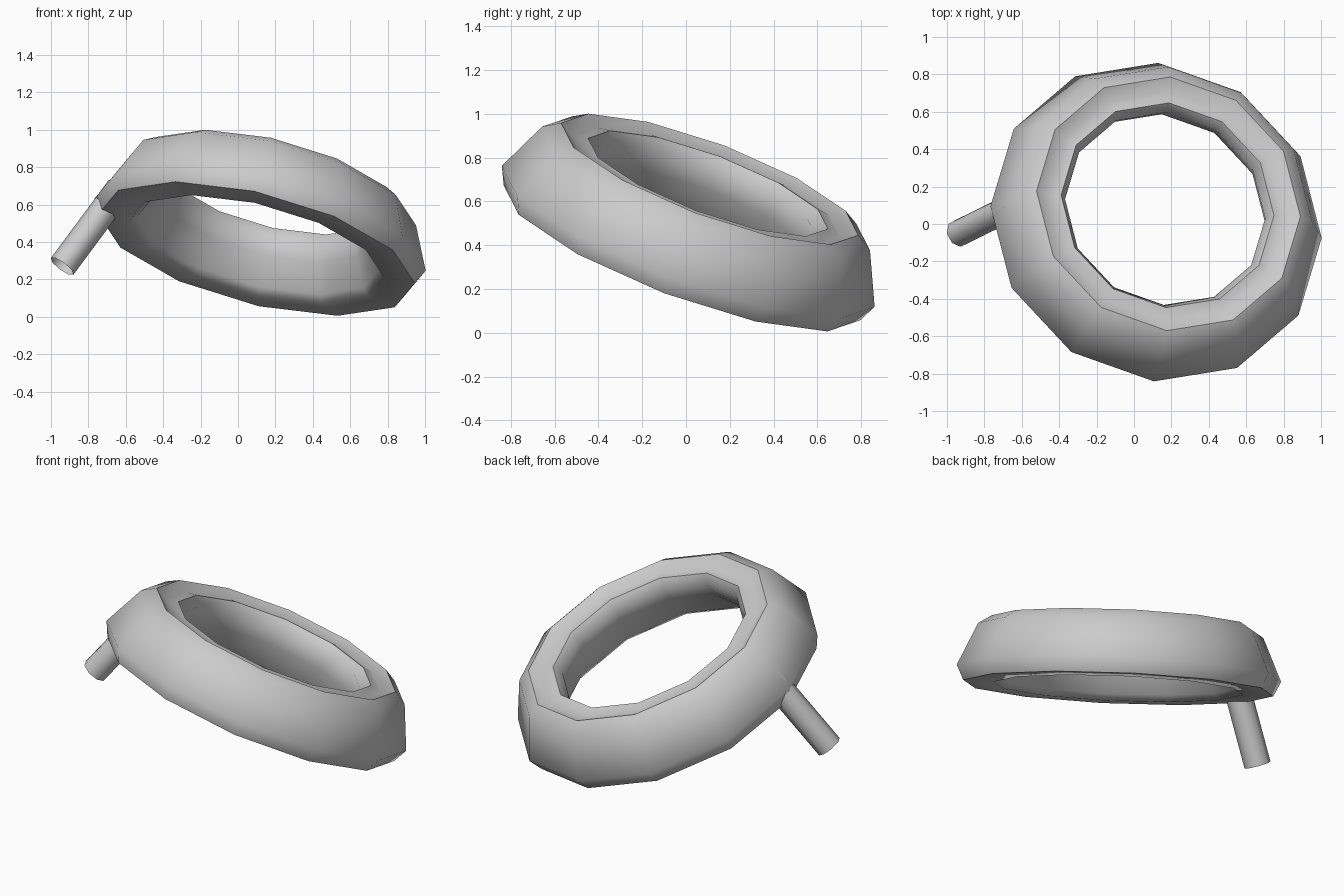
import bpy, bmesh, math
from mathutils import Vector, Matrix

cube = bpy.data.objects.get("Cube")
if cube:
    bpy.data.objects.remove(cube)

grey = bpy.data.materials.new("plain_grey")
grey.use_nodes = True
colour = (0.6, 0.6, 0.6, 1)
grey.diffuse_color = colour
grey.node_tree.nodes["Principled BSDF"].inputs["Base Color"].default_value = colour


def add_object(name, bm, frame, angle):
    """Turn a bmesh into a smooth-shaded object placed by a matrix."""
    mesh = bpy.data.meshes.new(name)
    bm.to_mesh(mesh)
    bm.free()
    mesh.transform(frame)
    mesh.materials.append(grey)
    obj = bpy.data.objects.new(name, mesh)
    bpy.context.collection.objects.link(obj)
    bpy.ops.object.select_all(action='DESELECT')
    obj.select_set(True)
    bpy.context.view_layer.objects.active = obj
    bpy.ops.object.shade_smooth_by_angle(angle=math.radians(angle))
    return obj


def axis_frame(origin, axis, side):
    """Frame with z along the axis and x close to the side direction."""
    z = Vector(axis).normalized()
    y = z.cross(Vector(side)).normalized()
    x = y.cross(z)
    return Matrix.Translation(origin) @ Matrix((x, y, z)).transposed().to_4x4()


def lathe(profile, sides, closed):
    """Revolve (radius, height) points about z."""
    bm = bmesh.new()
    rings = []
    for r, h in profile:
        angles = [math.tau * i / sides for i in range(sides)]
        rings.append([bm.verts.new((r * math.cos(a), r * math.sin(a), h)) for a in angles])
    pairs = list(zip(rings, rings[1:]))
    if closed:
        pairs.append((rings[-1], rings[0]))
    for low, high in pairs:
        for i in range(sides):
            j = (i + 1) % sides
            bm.faces.new((low[i], low[j], high[j], high[i]))
    bmesh.ops.recalc_face_normals(bm, faces=bm.faces)
    return bm


# Tilted twelve-sided ring with a stepped lip round the hole
ring_profile = [(0.87, -0.083), (0.91, 0), (0.80, 0.24), (0.725, 0.287),
                (0.655, 0.25), (0.585, 0.265), (0.55, 0.21), (0.58, 0.10),
                (0.665, -0.05), (0.70, -0.085)]
ring_frame = axis_frame((0.118, 0.01, 0.44), (0.231, 0.341, 0.911), (0.013, 0.935, -0.352))
add_object("ring", lathe(ring_profile, 12, True), ring_frame, 60)

# Open tube handle running up into the ring wall
handle_frame = axis_frame((-0.94, -0.05, 0.27), (0.57, 0.28, 0.77), (0, 1, 0))
add_object("handle", lathe([(0.075, 0), (0.075, 0.54)], 8, False), handle_frame, 60)
